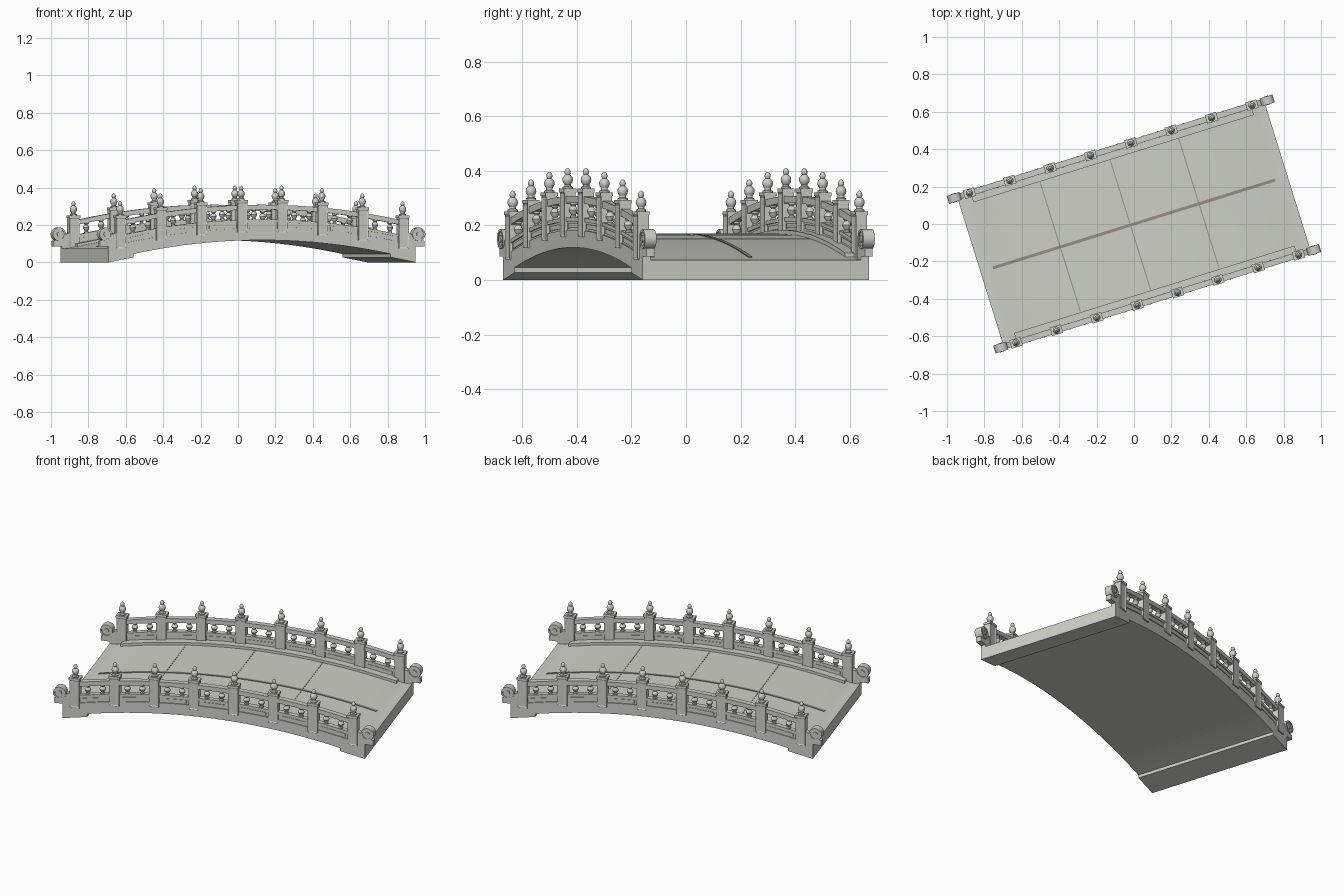
import bpy, bmesh
from math import sin, cos, pi, radians

if "Cube" in bpy.data.objects:
    bpy.data.objects.remove(bpy.data.objects["Cube"])

ANGLE = radians(17.3)      # the whole bridge is turned on plan
HALF_L, HALF_W = 0.86, 0.434
RAIL_V = 0.419
PITCH = 1.582 / 7
POSTS = [-0.791 + i * PITCH for i in range(8)]


def material(name, rgb):
    m = bpy.data.materials.new(name)
    m.diffuse_color = (*rgb, 1)
    m.use_nodes = True
    m.node_tree.nodes["Principled BSDF"].inputs["Base Color"].default_value = m.diffuse_color
    return m


STONE = material("stone", (0.62, 0.63, 0.58))
SEAM = material("seam", (0.30, 0.28, 0.21))
JOINT = material("joint", (0.33, 0.34, 0.31))


def deck_z(u):
    return max(0.168 - 0.136 * u * u, 0.073)


def spread(a, b, n):
    return [a + (b - a) * i / n for i in range(n + 1)]


def finish(name, bm, mat=STONE, smooth=False):
    bmesh.ops.recalc_face_normals(bm, faces=bm.faces)
    me = bpy.data.meshes.new(name)
    bm.to_mesh(me)
    bm.free()
    me.materials.append(mat)
    ob = bpy.data.objects.new(name, me)
    bpy.context.collection.objects.link(ob)
    ob.rotation_euler.z = ANGLE
    if smooth:
        bpy.ops.object.select_all(action='DESELECT')
        ob.select_set(True)
        bpy.context.view_layer.objects.active = ob
        bpy.ops.object.shade_smooth_by_angle(angle=radians(35))
    return ob


def add_prism(bm, pts, v0, v1):
    """Extrude a (length, height) outline across the bridge."""
    a = [bm.verts.new((u, v0, z)) for u, z in pts]
    b = [bm.verts.new((u, v1, z)) for u, z in pts]
    n = len(pts)
    caps = [bm.faces.new(a), bm.faces.new(b[::-1])]
    for i in range(n):
        j = (i + 1) % n
        bm.faces.new((a[i], b[i], b[j], a[j]))
    return caps


def add_strip(bm, u0, u1, v0, v1, lo, hi, n=6):
    """Bar that follows the deck curve between two height offsets."""
    us = spread(u0, u1, n)
    pts = [(u, deck_z(u) + lo) for u in us] + [(u, deck_z(u) + hi) for u in us[::-1]]
    return add_prism(bm, pts, v0, v1)


def add_box(bm, u, v, z0, z1, du, dv):
    return add_prism(bm, [(u - du, z0), (u + du, z0), (u + du, z1), (u - du, z1)], v - dv, v + dv)


def add_disc(bm, u, z, r, v, dv, n=28):
    add_prism(bm, [(u + r * cos(2 * pi * i / n), z + r * sin(2 * pi * i / n)) for i in range(n)],
              v - dv, v + dv)


def add_lathe(bm, u, v, z, profile, n=16):
    rings = [[bm.verts.new((u + r * cos(2 * pi * i / n), v + r * sin(2 * pi * i / n), z + h))
              for i in range(n)] for r, h in profile]
    for p, q in zip(rings, rings[1:]):
        for i in range(n):
            j = (i + 1) % n
            bm.faces.new((p[i], p[j], q[j], q[i]))
    bm.faces.new(rings[0][::-1])
    bm.faces.new(rings[-1])


# arched deck slab with stepped abutments
bm = bmesh.new()
under = [(u, 0.119 - 0.143 * u * u) for u in spread(-0.72, 0.72, 32)]
top = [(u, deck_z(u)) for u in spread(HALF_L, -HALF_L, 40)]
add_prism(bm, [(-HALF_L, 0), (-0.72, 0.027)] + under + [(0.72, 0.027), (HALF_L, 0)] + top,
          -HALF_W, HALF_W)
finish("deck", bm)

# centre seam and cross joints
bm = bmesh.new()
add_strip(bm, -0.79, 0.79, -0.008, 0.008, -0.004, 0.003, 40)
finish("centre_seam", bm, SEAM)
bm = bmesh.new()
for u in (-0.413, -0.02, 0.364):
    add_strip(bm, u - 0.003, u + 0.003, -0.362, 0.362, -0.004, 0.0015, 1)
finish("cross_joints", bm, JOINT)

FINIAL = [(0.019, 0), (0.019, 0.006), (0.012, 0.010), (0.012, 0.016), (0.017, 0.023),
          (0.0195, 0.032), (0.018, 0.041), (0.012, 0.049), (0.008, 0.052), (0.011, 0.057),
          (0.0115, 0.063), (0.008, 0.071), (0.002, 0.076)]
VASE = [(0.012, 0), (0.012, 0.006), (0.008, 0.010), (0.015, 0.020), (0.018, 0.028),
        (0.014, 0.037), (0.008, 0.043), (0.013, 0.049), (0.013, 0.056)]

for side, v in (("front", -RAIL_V), ("back", RAIL_V)):
    s = 1 if v > 0 else -1

    # kerb under the railing
    bm = bmesh.new()
    add_strip(bm, -0.785, 0.785, *sorted((s * 0.366, s * HALF_W)), -0.005, 0.015, 40)
    finish(side + "_kerb", bm)

    # posts with sunk panels and caps
    bm = bmesh.new()
    for u in POSTS:
        z = deck_z(u)
        caps = add_box(bm, u, v, z - 0.008, z + 0.155, 0.028, 0.0215)
        bmesh.ops.recalc_face_normals(bm, faces=bm.faces)
        bmesh.ops.inset_individual(bm, faces=caps, thickness=0.009, depth=-0.003)
        add_box(bm, u, v, z + 0.155, z + 0.168, 0.031, 0.0235)
    finish(side + "_posts", bm)

    # finials
    bm = bmesh.new()
    for u in POSTS:
        add_lathe(bm, u, v, deck_z(u) + 0.168, FINIAL)
    finish(side + "_finials", bm, smooth=True)

    # rails, panels and balusters in each bay
    rails, panels, vases = bmesh.new(), bmesh.new(), bmesh.new()
    for a, b in zip(POSTS, POSTS[1:]):
        u0, u1 = a + 0.026, b - 0.026
        add_strip(rails, u0, u1, v - 0.016, v + 0.016, 0.114, 0.140)
        add_strip(rails, u0, u1, v - 0.015, v + 0.015, 0.047, 0.061)
        add_strip(panels, u0, u1, v - 0.009, v + 0.009, 0.010, 0.049)
        add_strip(panels, u0 + 0.018, u1 - 0.018, v - 0.012, v + 0.012, 0.022, 0.040)
        for d in (-0.042, 0.042):
            u = (a + b) / 2 + d
            add_lathe(vases, u, v, deck_z(u) + 0.060, VASE, 12)
    finish(side + "_rails", rails)
    finish(side + "_panels", panels)
    finish(side + "_balusters", vases, smooth=True)

    # scroll stones at both ends
    bm = bmesh.new()
    for e in (-1, 1):
        add_prism(bm, [(e * u, z) for u, z in ((0.80, 0.072), (0.80, 0.165), (0.835, 0.150),
                                               (0.87, 0.125), (0.908, 0.115), (0.908, 0.086),
                                               (0.86, 0.086), (0.86, 0.072))],
                  v - 0.015, v + 0.015)
        for r, dv in ((0.036, 0.018), (0.013, 0.024)):
            add_disc(bm, e * 0.876, 0.150, r, v, dv)
        # raised rim around each scroll face
        for f in (-1, 1):
            rings = [[bm.verts.new((e * 0.876 + r * cos(2 * pi * i / 28), v + f * w,
                                    0.150 + r * sin(2 * pi * i / 28))) for i in range(28)]
                     for r, w in ((0.036, 0.017), (0.036, 0.022), (0.027, 0.022), (0.027, 0.017))]
            for k in range(4):
                p, q = rings[k], rings[(k + 1) % 4]
                for i in range(28):
                    j = (i + 1) % 28
                    bm.faces.new((p[i], p[j], q[j], q[i]))
    finish(side + "_scroll_stones", bm, smooth=True)
